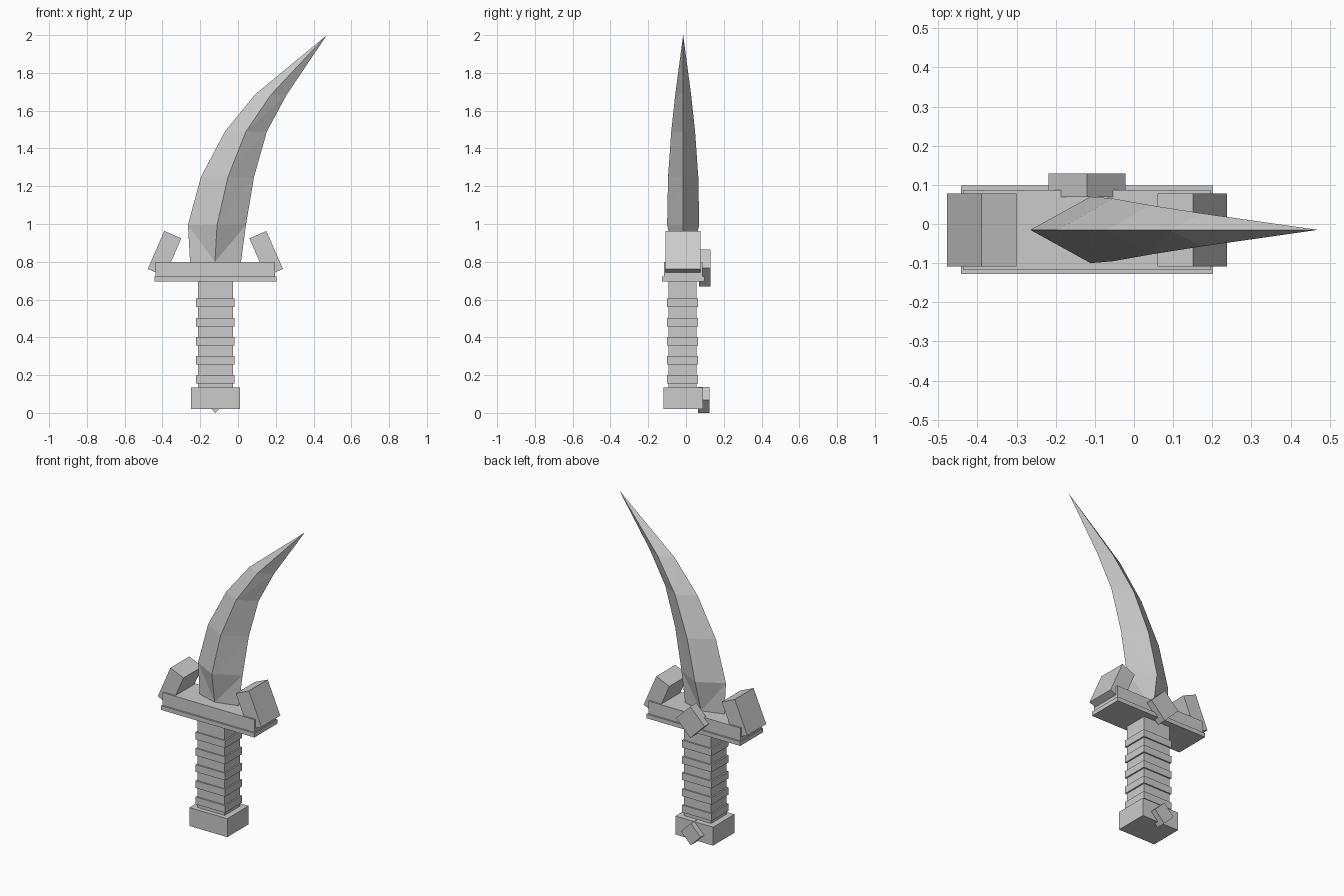
import bpy, bmesh
from math import cos, sin, radians, sqrt
from mathutils import Matrix, Vector

cube = bpy.data.objects.get("Cube")
if cube:
    bpy.data.objects.remove(cube, do_unlink=True)

grey = bpy.data.materials.new("plain grey")
grey.use_nodes = True
COLOUR = (0.6, 0.6, 0.6, 1)
grey.diffuse_color = COLOUR
grey.node_tree.nodes["Principled BSDF"].inputs["Base Color"].default_value = COLOUR

CX, CY = -0.12, -0.015    # axis of the handle


def finish(name, bm):
    bmesh.ops.recalc_face_normals(bm, faces=bm.faces)
    mesh = bpy.data.meshes.new(name)
    bm.to_mesh(mesh)
    bm.free()
    mesh.materials.append(grey)
    obj = bpy.data.objects.new(name, mesh)
    bpy.context.collection.objects.link(obj)
    return obj


def box(name, centre, size, tilt=0):
    """Box turned about the front-to-back axis by tilt degrees."""
    bm = bmesh.new()
    bmesh.ops.create_cube(bm, size=1)
    bmesh.ops.scale(bm, vec=size, verts=bm.verts)
    bmesh.ops.transform(bm, matrix=Matrix.Translation(centre)
                        @ Matrix.Rotation(radians(tilt), 4, 'Y'), verts=bm.verts)
    return finish(name, bm)


# Pommel, grip and raised grip bands
box("pommel", (CX, CY, 0.077), (0.26, 0.21, 0.115))
box("grip", (CX, CY - 0.003, 0.415), (0.186, 0.149, 0.57))
for i in range(5):
    box(f"grip_band_{i + 1}", (CX, CY - 0.003, 0.178 + i * 0.101), (0.204, 0.165, 0.045))

# Two-layer guard
box("guard_base", (CX, CY, 0.708), (0.645, 0.226, 0.026))
box("guard_top", (CX, CY, 0.76), (0.634, 0.205, 0.08))

# Tilted blocks at both ends of the guard
for side, word in ((1, "left"), (-1, "right")):
    box(f"{word}_guard_block", (CX + side * 0.269, CY, 0.843),
        (0.098, 0.186, 0.219), side * -(-1) * -23.5 * -1 * -1)

# Diamond studs on the back
for name, z, half, y in (("guard_stud", 0.768, 0.098, 0.099),
                         ("pommel_stud", 0.068, 0.068, 0.094)):
    edge = half * sqrt(2)
    box(name, (CX, y, z), (edge, 0.06, edge), 45)

# Curved blade: height, back edge, ridge, cutting edge, half thickness
SECTIONS = (
    (0.80, -0.254, -0.122, 0.016, 0.04),
    (0.995, -0.265, -0.111, 0.042, 0.085),
    (1.25, -0.196, -0.053, 0.085, 0.08),
    (1.49, -0.069, 0.042, 0.153, 0.063),
    (1.685, 0.09, 0.175, 0.258, 0.042),
)
bm = bmesh.new()
rings = []
for z, back, ridge, edge, t in SECTIONS:
    rings.append([bm.verts.new(p) for p in (
        (back, CY, z), (ridge, CY - t, z), (edge, CY, z), (ridge, CY + t, z))])
bm.faces.new(rings[0])
for low, high in zip(rings, rings[1:]):
    for i in range(4):
        j = (i + 1) % 4
        if i % 2:
            i, j = j, i       # start at an edge, end at a ridge
        bm.faces.new((low[i], low[j], high[i]))
        bm.faces.new((low[j], high[j], high[i]))
tip = bm.verts.new((0.47, CY, 2.0))
for i in range(4):
    bm.faces.new((rings[-1][i], rings[-1][(i + 1) % 4], tip))
finish("blade", bm)
